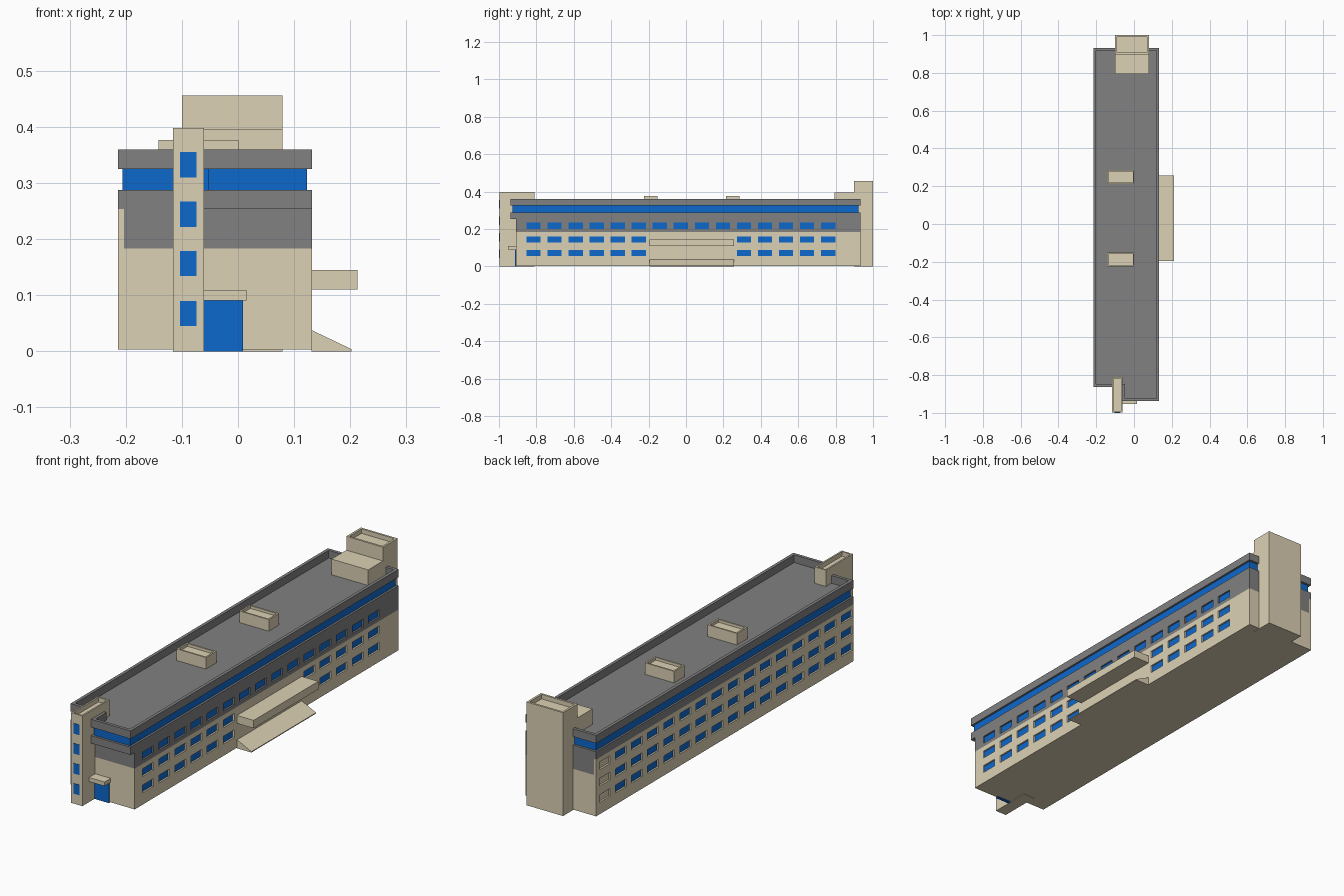
import bpy, bmesh

if "Cube" in bpy.data.objects:
    bpy.data.objects.remove(bpy.data.objects["Cube"])


def material(name, rgb):
    m = bpy.data.materials.new(name)
    m.diffuse_color = (*rgb, 1)
    m.use_nodes = True
    m.node_tree.nodes["Principled BSDF"].inputs["Base Color"].default_value = m.diffuse_color
    return m


BEIGE = material("beige", (0.72, 0.64, 0.46))
GREY = material("grey", (0.22, 0.22, 0.22))
BLUE = material("blue", (0.004, 0.14, 0.61))


def finish(name, bm, mat):
    me = bpy.data.meshes.new(name)
    bm.to_mesh(me)
    bm.free()
    ob = bpy.data.objects.new(name, me)
    bpy.context.collection.objects.link(ob)
    if mat:
        me.materials.append(mat)
    return ob


def add_prism(bm, pts, z0, z1, rim=0, depth=0):
    """Extrude a counter-clockwise outline; optionally sink the top inside a rim."""
    n = len(pts)
    lo = [bm.verts.new((x, y, z0)) for x, y in pts]
    hi = [bm.verts.new((x, y, z1)) for x, y in pts]
    bm.faces.new(lo[::-1])
    top = bm.faces.new(hi)
    for i in range(n):
        j = (i + 1) % n
        bm.faces.new((lo[i], lo[j], hi[j], hi[i]))
    if rim:
        bm.normal_update()
        bmesh.ops.inset_region(bm, faces=[top], thickness=rim, use_even_offset=True)
        sunk = bmesh.ops.extrude_discrete_faces(bm, faces=[top])["faces"][0]
        bmesh.ops.translate(bm, verts=sunk.verts[:], vec=(0, 0, -depth))


def rect(x0, x1, y0, y1):
    return [(x0, y0), (x1, y0), (x1, y1), (x0, y1)]


def prism(name, pts, z0, z1, mat, rim=0, depth=0):
    bm = bmesh.new()
    add_prism(bm, pts, z0, z1, rim, depth)
    return finish(name, bm, mat)


def box(name, x0, x1, y0, y1, z0, z1, mat, rim=0, depth=0):
    return prism(name, rect(x0, x1, y0, y1), z0, z1, mat, rim, depth)


def boxes(name, dims, mat):
    bm = bmesh.new()
    for x0, x1, y0, y1, z0, z1 in dims:
        add_prism(bm, rect(x0, x1, y0, y1), z0, z1)
    return finish(name, bm, mat)


def plan(x0, x1, front, left_front, back, step=-0.062):
    """Building outline with the front left corner set back."""
    return [(x0, left_front), (step, left_front), (step, front),
            (x1, front), (x1, back), (x0, back)]


# Storeys
L, R = -0.214, 0.132
base = prism("lower_walls", plan(L, R, -0.909, -0.862, 0.932), 0.003, 0.183, BEIGE)
upper = prism("upper_walls", plan(L + 0.011, R, -0.909, -0.862, 0.932), 0.183, 0.254, GREY)
left = box("upper_left_facade", L, L + 0.011, -0.862, 0.932, 0.183, 0.254, BEIGE)
prism("overhang_band", plan(L, R, -0.937, -0.862, 0.932), 0.254, 0.288, GREY)
prism("ribbon_window", plan(L + 0.008, R - 0.009, -0.927, -0.853, 0.922, -0.053),
      0.288, 0.325, BLUE)
prism("roof_parapet", plan(L, R, -0.937, -0.862, 0.932), 0.325, 0.36, GREY, 0.014, 0.034)

# Recessed windows on both long sides
cuts, panes = [], []
for row, z in enumerate((0.055, 0.127, 0.200)):
    for i in range(16):
        y0 = -0.853 + 0.1125 * i
        y1, z1 = y0 + 0.076, z + 0.034
        cuts.append((L - 0.02, L + 0.008, y0, y1, z, z1))
        if i < 15:  # the rearmost left column is blind
            panes.append((L + 0.0075, L + 0.0095, y0, y1, z, z1))
            if row == 2 or not 6 <= i <= 9:
                cuts.append((R - 0.008, R + 0.02, y0, y1, z, z1))
                panes.append((R - 0.0095, R - 0.0075, y0, y1, z, z1))
cutter = boxes("window_cutter", cuts, None)
cutter.hide_render = True
cutter.hide_viewport = True
cutter.display_type = 'WIRE'
boxes("window_glass", panes, BLUE)
for ob in (base, upper, left):
    mod = ob.modifiers.new("window_recesses", 'BOOLEAN')
    mod.operation = 'DIFFERENCE'
    mod.solver = 'EXACT'
    mod.object = cutter

# Front stair tower with its windows
box("front_tower", -0.116, -0.061, -0.998, -0.81, 0, 0.398, BEIGE, 0.007, 0.02)
boxes("front_tower_windows",
      [(-0.103, -0.074, -1.0, -0.99, z, z + 0.045) for z in (0.045, 0.134, 0.222, 0.31)], BLUE)

# Front entrance
box("front_door", -0.062, 0.009, -0.914, -0.9, 0, 0.091, BLUE)
box("door_canopy", -0.062, 0.015, -0.952, -0.9, 0.091, 0.109, BEIGE)

# Rear tower and lower rooftop block
box("rear_tower", -0.1, 0.079, 0.898, 1.0, 0, 0.456, BEIGE, 0.009, 0.02)
box("rear_roof_block", -0.1, 0.079, 0.795, 0.898, 0.32, 0.395, BEIGE)

# Rooftop vents
for name, y in (("front_roof_vent", -0.225), ("rear_roof_vent", 0.213)):
    box(name, -0.142, 0.001, y, y + 0.073, 0.32, 0.377, BEIGE, 0.007, 0.012)

# Side entrance canopy and ramp
box("side_canopy", 0.12, 0.213, -0.195, 0.256, 0.11, 0.145, BEIGE)
ramp = box("side_ramp", R - 0.001, 0.202, -0.195, 0.256, 0, 0.038, BEIGE)
for v in ramp.data.vertices:
    if v.co.x > 0.2 and v.co.z > 0.01:
        v.co.z = 0.004
